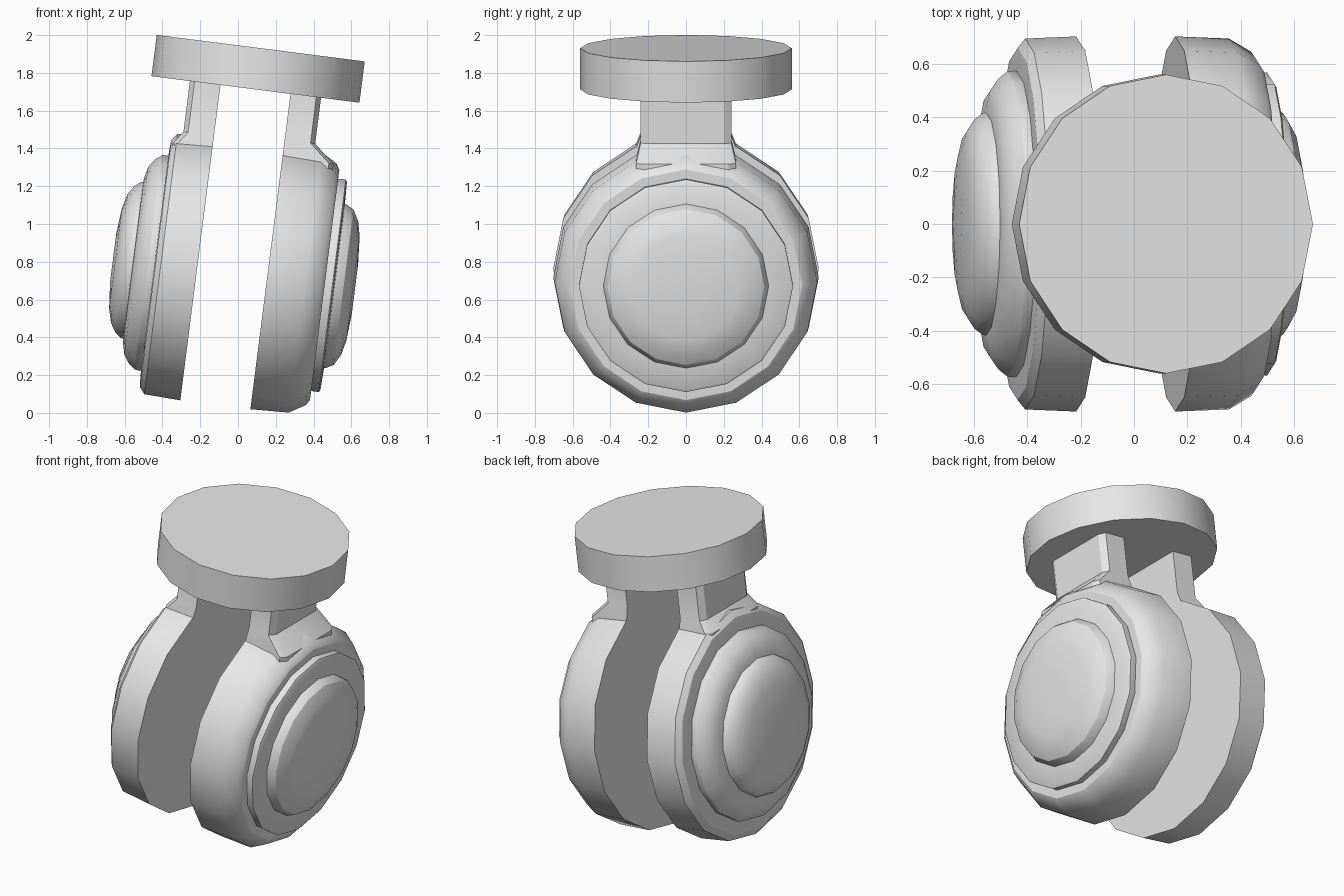
import bpy, bmesh, math
from mathutils import Matrix, Vector

if "Cube" in bpy.data.objects:
    bpy.data.objects.remove(bpy.data.objects["Cube"])

SIDES = 16
AXLE = -0.98          # axle height below the mount plate
TILT = Matrix.Translation((0.0925, 0, 1.7125)) @ Matrix.Rotation(math.radians(7.25), 4, 'Y')

grey = bpy.data.materials.new("light_grey")
grey.diffuse_color = (0.8, 0.8, 0.8, 1)
grey.use_nodes = True
grey.node_tree.nodes["Principled BSDF"].inputs["Base Color"].default_value = grey.diffuse_color


def finish(name, bm):
    """Tilt the part, clean it and shade it smooth with sharp edges kept."""
    bmesh.ops.transform(bm, matrix=TILT, verts=bm.verts)
    bmesh.ops.recalc_face_normals(bm, faces=bm.faces)
    me = bpy.data.meshes.new(name)
    bm.to_mesh(me)
    bm.free()
    me.materials.append(grey)
    ob = bpy.data.objects.new(name, me)
    bpy.context.collection.objects.link(ob)
    bpy.ops.object.select_all(action='DESELECT')
    ob.select_set(True)
    bpy.context.view_layer.objects.active = ob
    bpy.ops.object.shade_smooth_by_angle(angle=math.radians(30))


def loft(name, rings):
    """Bridge equal-length rings of points and cap both ends."""
    bm = bmesh.new()
    rows = [[bm.verts.new(p) for p in ring] for ring in rings]
    n = len(rows[0])
    for a, b in zip(rows, rows[1:]):
        for i in range(n):
            j = (i + 1) % n
            bm.faces.new((a[i], a[j], b[j], b[i]))
    bm.faces.new(rows[0])
    bm.faces.new(rows[-1])
    finish(name, bm)


def lathe(name, side, profile):
    """Turn (distance, radius) pairs around the sideways axle."""
    angles = [2 * math.pi * i / SIDES for i in range(SIDES)]
    loft(name, [[Vector((side * d, r * math.cos(t), AXLE + r * math.sin(t))) for t in angles]
                for d, r in profile])


def neck(name, side, shoulder, drop):
    """Upright with chamfered outer corners, flaring onto the wheel."""
    def section(z, outer, half):
        return [Vector((side * x, y, z)) for x, y in
                ((0.187, -half), (outer - 0.025, -half), (outer, -half + 0.04),
                 (outer, half - 0.04), (outer - 0.025, half), (0.187, half))]
    loft(name, [section(0.01, 0.35, 0.24), section(drop, 0.35, 0.24),
                section(-0.34, shoulder, 0.265), section(-0.5, shoulder, 0.265)])


# round mounting plate on top
loft("mount_plate", [[Vector((0.555 * math.cos(2 * math.pi * i / SIDES),
                              0.56 * math.sin(2 * math.pi * i / SIDES), z))
                      for i in range(SIDES)] for z in (0, 0.22)])

# right wheel, thicker with a wide bevel
lathe("right_wheel", 1, [(0.187, 0.703), (0.39, 0.695), (0.475, 0.645), (0.494, 0.615), (0.494, 0.5)])
lathe("right_rim", 1, [(0.45, 0.555), (0.505, 0.567), (0.535, 0.567), (0.542, 0.555), (0.548, 0.40)])
lathe("right_hub", 1, [(0.53, 0.442), (0.556, 0.436), (0.595, 0.415), (0.628, 0.355),
                       (0.645, 0.28), (0.656, 0.13)])
neck("right_neck", 1, 0.46, -0.245)

# left wheel, thinner with a rounded raised rim
lathe("left_wheel", -1, [(0.187, 0.703), (0.38, 0.695), (0.408, 0.66), (0.413, 0.60), (0.413, 0.5)])
lathe("left_rim", -1, [(0.39, 0.565), (0.42, 0.575), (0.447, 0.572), (0.481, 0.545),
                       (0.512, 0.50), (0.526, 0.44), (0.53, 0.38)])
lathe("left_hub", -1, [(0.51, 0.42), (0.54, 0.416), (0.572, 0.392), (0.602, 0.345),
                       (0.622, 0.27), (0.635, 0.13)])
neck("left_neck", -1, 0.40, -0.27)
